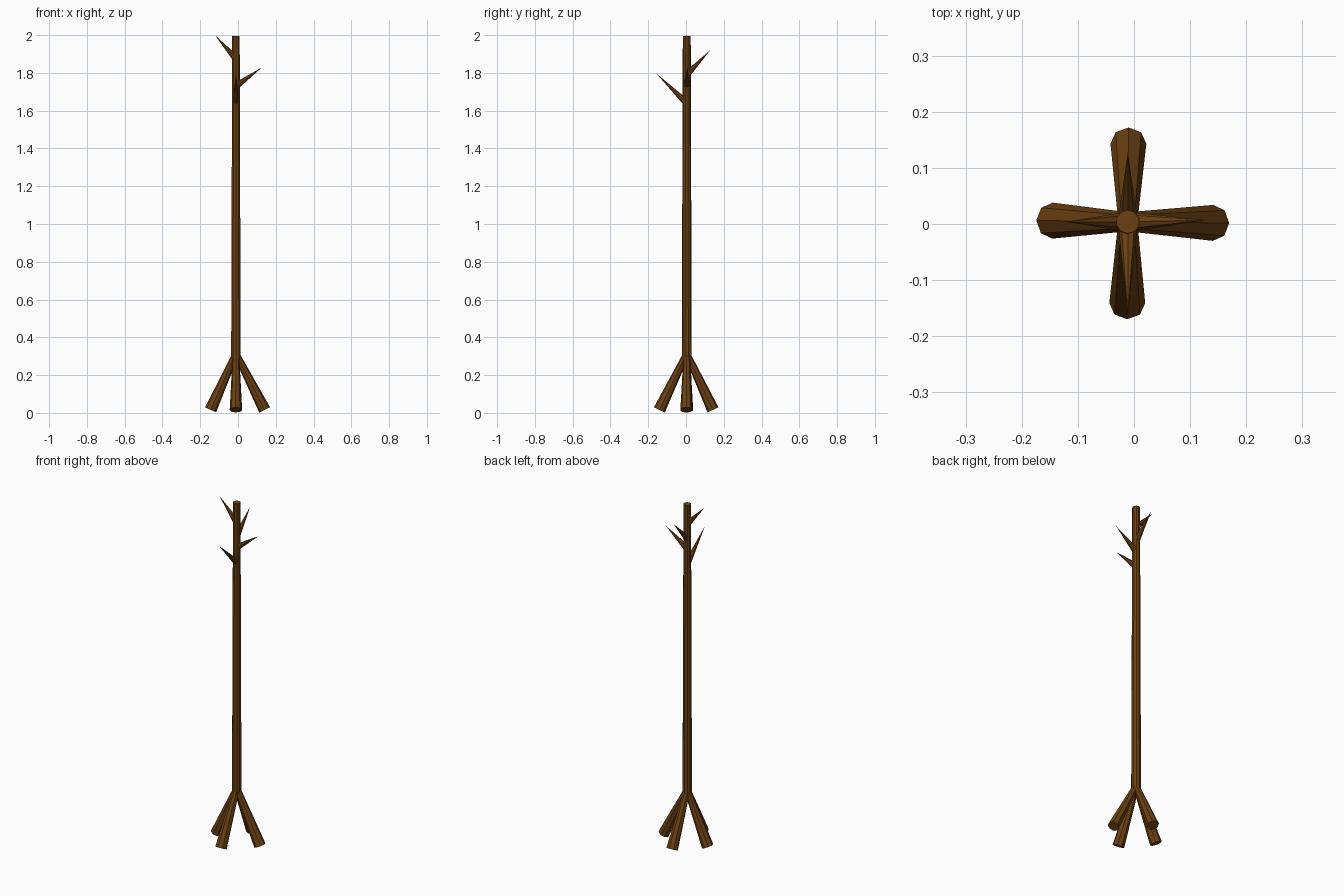
import bpy, math
from mathutils import Vector

if "Cube" in bpy.data.objects:
    bpy.data.objects.remove(bpy.data.objects["Cube"])

wood = bpy.data.materials.new("brown_wood")
wood.diffuse_color = (0.15, 0.052, 0.006, 1)
wood.use_nodes = True
wood.node_tree.nodes["Principled BSDF"].inputs["Base Color"].default_value = wood.diffuse_color


def tapered(name, start, end, r_start, r_end, sides=8):
    """Flat-shaded tapered pole running from start to end."""
    a, b = Vector(start), Vector(end)
    bpy.ops.mesh.primitive_cone_add(vertices=sides, radius1=r_start, radius2=r_end,
                                    depth=(b - a).length, location=(a + b) / 2)
    ob = bpy.context.object
    ob.name = name
    ob.rotation_mode = 'QUATERNION'
    # turn about the vertical first, then tilt, so one facet ridge faces outward
    d = b - a
    heading = math.atan2(d.y, d.x) if d.xy.length > 1e-6 else 0
    tilt = math.atan2(d.xy.length, d.z)
    from mathutils import Euler
    ob.rotation_quaternion = Euler((0, tilt, heading), 'XYZ').to_quaternion()
    ob.data.materials.append(wood)
    return ob


CX, CY = -0.011, 0.004   # pole axis

# Upright pole
tapered("pole", (CX, CY, 0.28), (CX, CY, 1.994), 0.0265, 0.021, 10)

# Four splayed feet
feet = {"left": (-0.145, 0.006), "right": (0.141, 0.002),
        "front": (-0.012, -0.141), "back": (-0.01, 0.143)}
for side, (x, y) in feet.items():
    tapered(side + "_leg", (x, y, 0.016), (CX, CY, 0.315), 0.032, 0.017)

# Pointed hooks: base height and tip
hooks = {"left": (1.875, (-0.122, 0.004, 2.0)), "right": (1.73, (0.128, 0.007, 1.83)),
         "front": (1.64, (CX, -0.16, 1.80)), "back": (1.79, (CX, 0.128, 1.92))}
for side, (z, tip) in hooks.items():
    tapered(side + "_hook", (CX, CY, z), tip, 0.018, 0.0)
